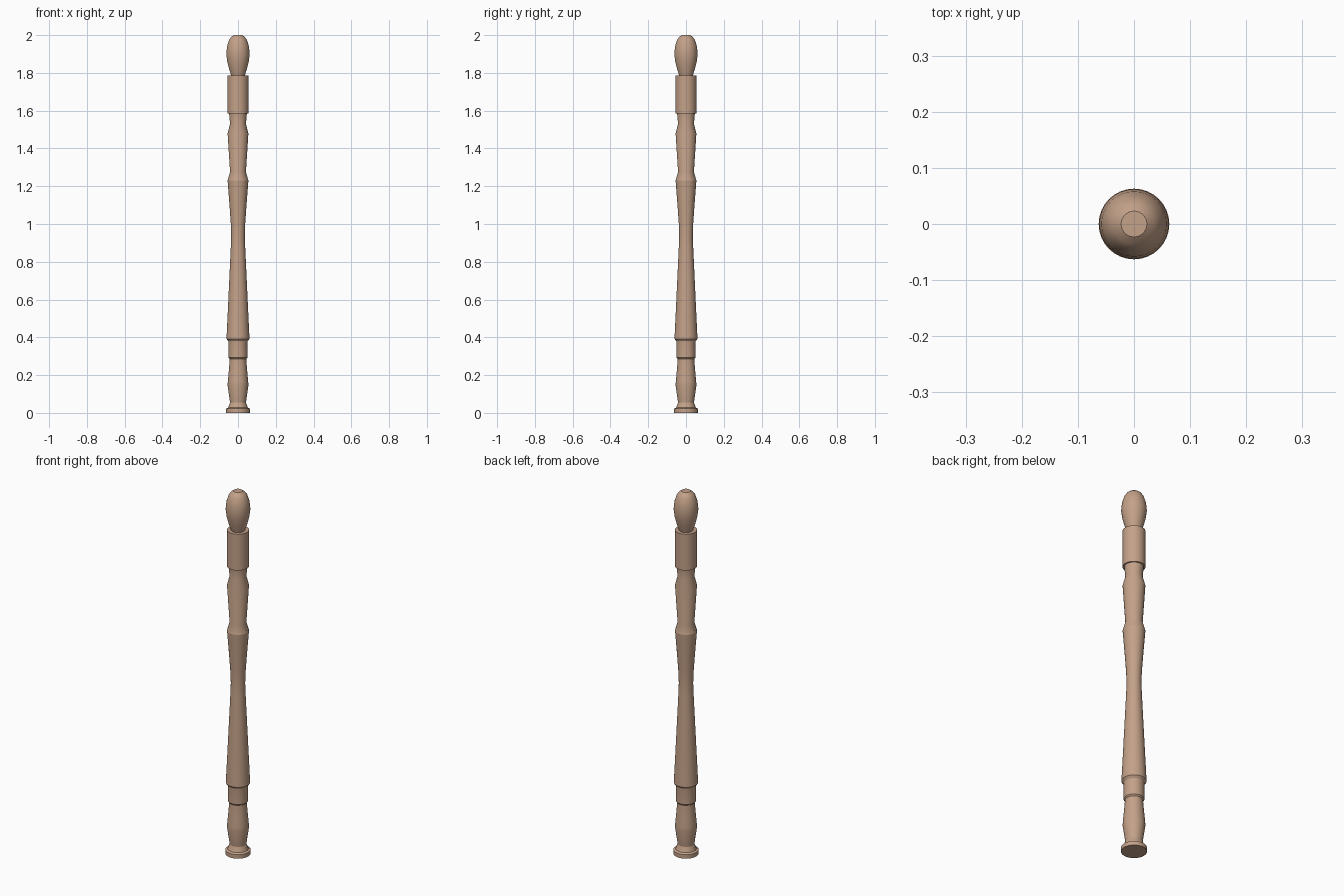
import bpy, math

if "Cube" in bpy.data.objects:
    bpy.data.objects.remove(bpy.data.objects["Cube"])

wood = bpy.data.materials.new("wood")
wood.diffuse_color = (0.55, 0.36, 0.25, 1)
wood.use_nodes = True
wood.node_tree.nodes["Principled BSDF"].inputs["Base Color"].default_value = wood.diffuse_color


def lathe(name, profile, sides=32):
    """Spin a list of (radius, height) points around z, closed with end caps."""
    n = len(profile)
    verts = [(r * math.cos(2 * math.pi * i / sides), r * math.sin(2 * math.pi * i / sides), z)
             for r, z in profile for i in range(sides)]
    faces = [(k * sides + i, k * sides + (i + 1) % sides,
              (k + 1) * sides + (i + 1) % sides, (k + 1) * sides + i)
             for k in range(n - 1) for i in range(sides)]
    faces.append(tuple(reversed(range(sides))))
    faces.append(tuple(range((n - 1) * sides, n * sides)))
    mesh = bpy.data.meshes.new(name)
    mesh.from_pydata(verts, [], faces)
    mesh.materials.append(wood)
    ob = bpy.data.objects.new(name, mesh)
    bpy.context.collection.objects.link(ob)
    bpy.ops.object.select_all(action='DESELECT')
    ob.select_set(True)
    bpy.context.view_layer.objects.active = ob
    bpy.ops.object.shade_smooth_by_angle(angle=math.radians(20))
    return ob


# One continuous turned post: foot, lower vase, collar, long waisted shaft,
# upper vase, top block and finial
lathe("turned_post", [
    # foot
    (0.063, 0.0), (0.063, 0.022), (0.052, 0.028), (0.042, 0.055),
    # lower vase
    (0.055, 0.145), (0.054, 0.165), (0.049, 0.22), (0.044, 0.28),
    # collar with a groove either side
    (0.044, 0.285), (0.05, 0.292), (0.05, 0.372), (0.051, 0.38), (0.061, 0.392),
    # waisted shaft
    (0.059, 0.43), (0.052, 0.58), (0.045, 0.73), (0.038, 0.88), (0.036, 0.94),
    (0.038, 1.0), (0.045, 1.10), (0.055, 1.23), (0.042, 1.275),
    # upper vase and neck
    (0.055, 1.48), (0.042, 1.53), (0.047, 1.585),
    # top block
    (0.055, 1.585), (0.055, 1.785),
    # finial
    (0.036, 1.785), (0.047, 1.82), (0.057, 1.86), (0.062, 1.90),
    (0.058, 1.94), (0.047, 1.975), (0.036, 1.99), (0.023, 2.0),
])
